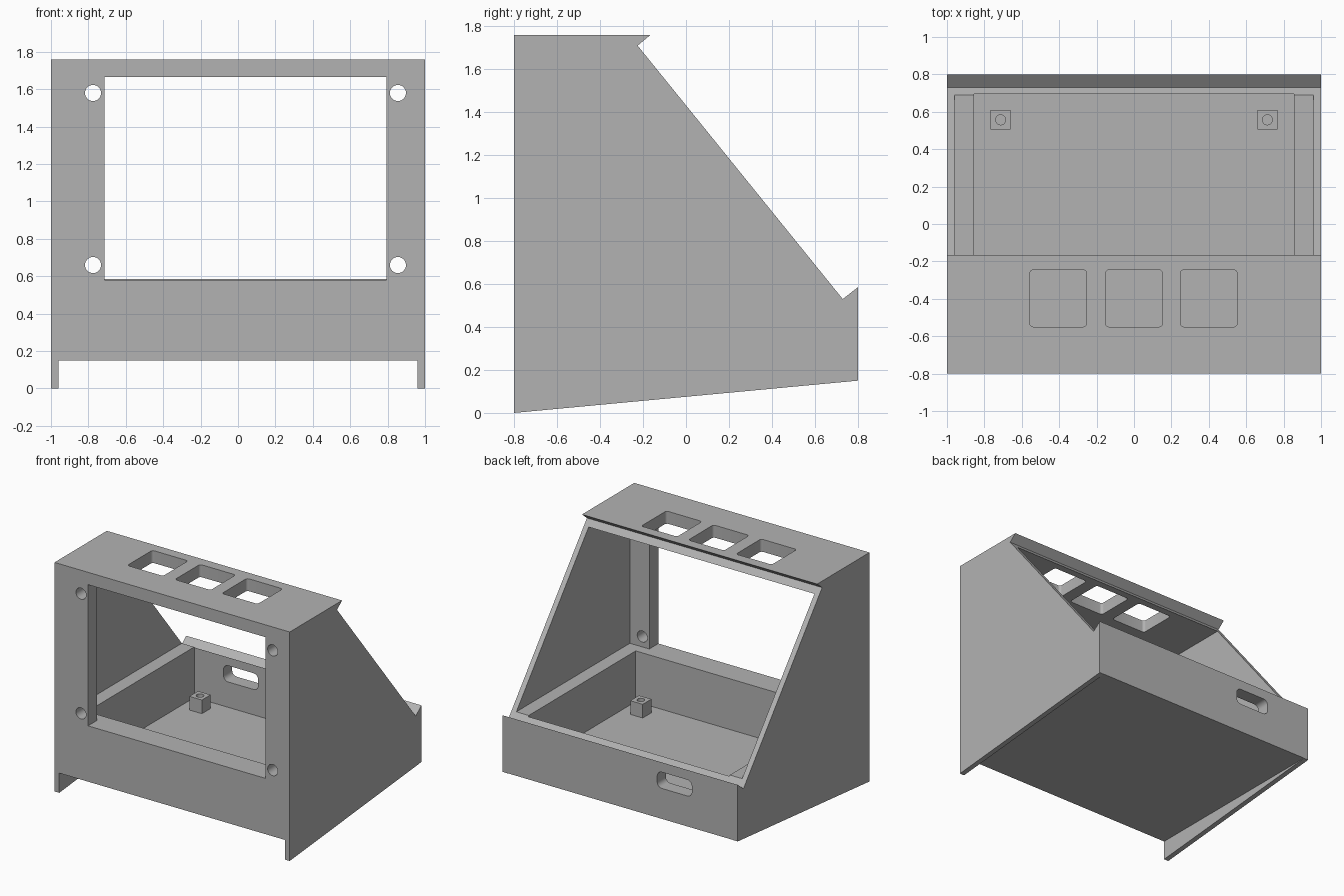
import bpy
import bmesh
import math

cube = bpy.data.objects.get("Cube")
if cube:
    bpy.data.objects.remove(cube, do_unlink=True)

grey = bpy.data.materials.new("plain grey")
grey.use_nodes = True
colour = (0.45, 0.45, 0.45, 1)
grey.diffuse_color = colour
grey.node_tree.nodes["Principled BSDF"].inputs["Base Color"].default_value = colour


def prism(name, outline, axis, low, high):
    """Extrude a 2D outline along an axis; outline uses the other two axes in order."""
    def place(p, d):
        c = list(p)
        c.insert("xyz".index(axis), d)
        return c
    bm = bmesh.new()
    face = bm.faces.new([bm.verts.new(place(p, low)) for p in outline])
    new = bmesh.ops.extrude_face_region(bm, geom=[face])["geom"]
    for v in new:
        if isinstance(v, bmesh.types.BMVert):
            v.co["xyz".index(axis)] = high
    bmesh.ops.recalc_face_normals(bm, faces=bm.faces)
    mesh = bpy.data.meshes.new(name)
    bm.to_mesh(mesh)
    bm.free()
    mesh.materials.append(grey)
    obj = bpy.data.objects.new(name, mesh)
    bpy.context.collection.objects.link(obj)
    return obj


def rect(a0, a1, b0, b1):
    return [(a0, b0), (a1, b0), (a1, b1), (a0, b1)]


def rounded(a0, a1, b0, b1, r, steps=5):
    corners = [(a1 - r, b1 - r), (a0 + r, b1 - r), (a0 + r, b0 + r), (a1 - r, b0 + r)]
    return [(cx + r * math.cos(t), cy + r * math.sin(t))
            for i, (cx, cy) in enumerate(corners)
            for t in [(i + k / steps) * math.pi / 2 for k in range(steps + 1)]]


def circle(cx, cy, r, n=32):
    return [(cx + r * math.cos(2 * math.pi * k / n), cy + r * math.sin(2 * math.pi * k / n))
            for k in range(n)]


def cut(target, outline, axis, low, high):
    cutter = prism("cutter", outline, axis, low, high)
    cutter.hide_render = True
    mod = target.modifiers.new("cut", "BOOLEAN")
    mod.operation = "DIFFERENCE"
    mod.solver = "EXACT"
    mod.object = cutter
    bpy.context.view_layer.objects.active = target
    bpy.ops.object.modifier_apply(modifier=mod.name)
    bpy.data.objects.remove(cutter, do_unlink=True)


# Solid housing from its side outline, with lips above and below the sloped opening
side = [(-0.8, 0), (0.8, 0.15), (0.8, 0.585), (0.73, 0.53),
        (-0.225, 1.71), (-0.165, 1.76), (-0.8, 1.76)]
housing = prism("housing", side, "x", -1, 1)

# Upper cavity open to the slope, deep lower tray, and recess under the floor
upper = [(-0.69, 0.58), (0.72, 0.58), (-0.15, 1.665), (-0.69, 1.665)]
cut(housing, upper, "x", -0.96, 0.96)
cut(housing, rect(-0.61, 0.695, 0.19, 0.7), "x", -0.855, 0.855)
cut(housing, rect(-0.9, 0.9, -0.2, 0.151), "x", -0.96, 0.96)

# Front window and screw holes
cut(housing, rect(-0.715, 0.795, 0.58, 1.665), "y", -0.9, -0.6)
for x in (-0.775, 0.855):
    for z in (0.66, 1.58):
        cut(housing, circle(x, z, 0.043), "y", -0.9, -0.65)

# Three button openings in the top
for x in (-0.405, 0, 0.4):
    cut(housing, rounded(x - 0.152, x + 0.152, -0.55, -0.245, 0.02), "z", 1.6, 1.9)

# Cable slot in the back wall
cut(housing, rounded(-0.61, -0.315, 0.385, 0.51, 0.04), "y", 0.6, 0.9)

# Drilled mounting posts on the floor
for x, x_name in ((-0.713, "right"), (0.713, "left")):
    for y, y_name in ((-0.47, "front"), (0.557, "back")):
        post = prism(f"{y_name}_{x_name}_post",
                     rect(x - 0.053, x + 0.053, y - 0.053, y + 0.053), "z", 0.18, 0.295)
        cut(post, circle(x, y, 0.027, 20), "z", 0.21, 0.4)

# Smooth the round holes, keep every other edge sharp
for obj in bpy.context.view_layer.objects:
    obj.select_set(obj.type == "MESH" and obj.data.materials.get(grey.name) is not None)
bpy.context.view_layer.objects.active = housing
bpy.ops.object.shade_smooth_by_angle(angle=math.radians(30))
